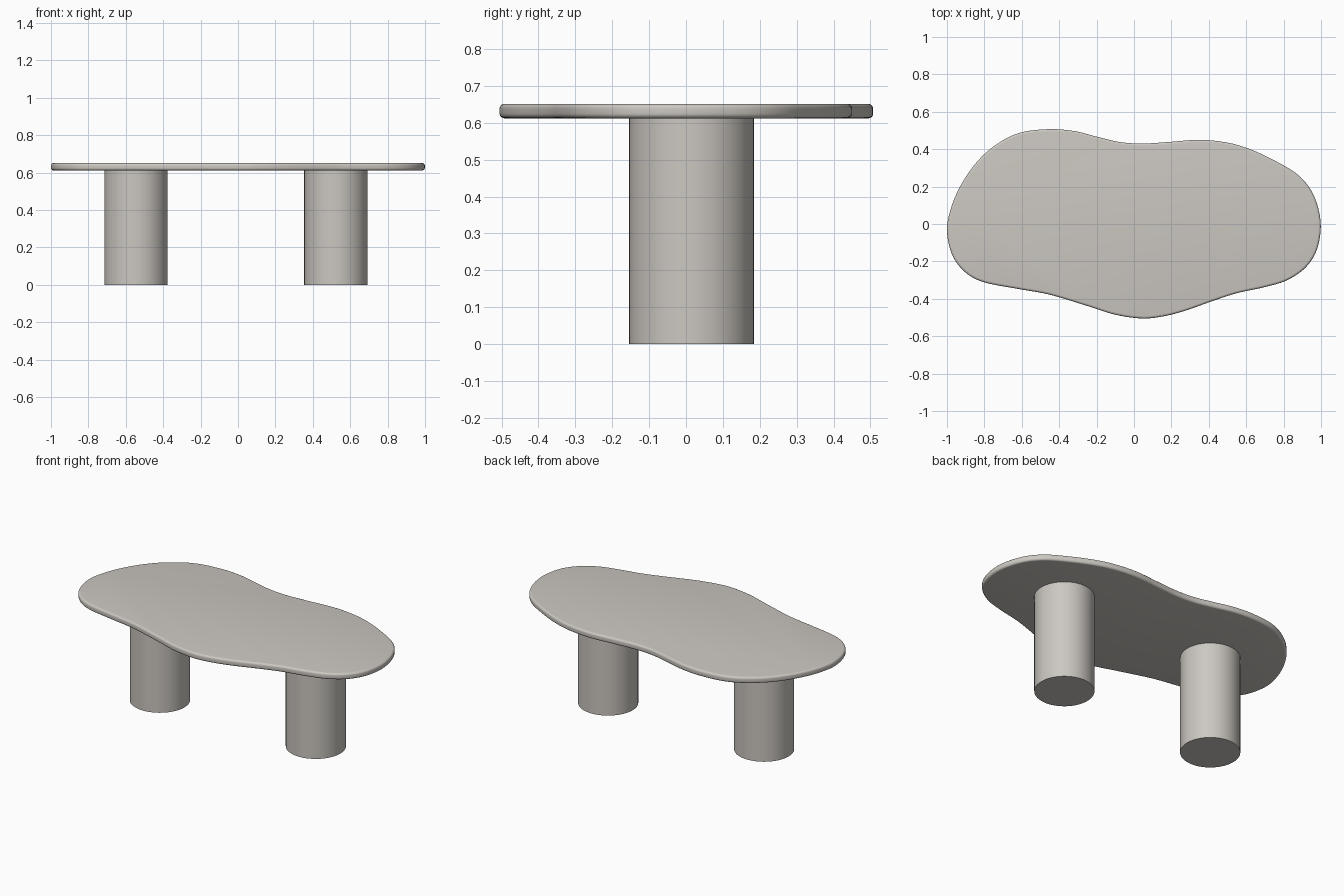
import bpy, bmesh, math
from mathutils import Vector

if "Cube" in bpy.data.objects:
    bpy.data.objects.remove(bpy.data.objects["Cube"])

stone = bpy.data.materials.new("warm grey stone")
stone.diffuse_color = (0.60, 0.57, 0.53, 1)
stone.use_nodes = True
stone.node_tree.nodes["Principled BSDF"].inputs["Base Color"].default_value = stone.diffuse_color


def finish(bm, name, angle):
    bmesh.ops.recalc_face_normals(bm, faces=bm.faces)
    mesh = bpy.data.meshes.new(name)
    bm.to_mesh(mesh)
    bm.free()
    mesh.materials.append(stone)
    ob = bpy.data.objects.new(name, mesh)
    bpy.context.collection.objects.link(ob)
    bpy.ops.object.select_all(action='DESELECT')
    ob.select_set(True)
    bpy.context.view_layer.objects.active = ob
    bpy.ops.object.shade_smooth_by_angle(angle=math.radians(angle))
    return ob


def closed_spline(points, steps):
    """Smooth closed Catmull-Rom curve through the points."""
    pts = [Vector(p) for p in points]
    n, out = len(pts), []
    for i in range(n):
        a, b, c, d = (pts[(i + k) % n] for k in (-1, 0, 1, 2))
        for s in range(steps):
            t = s / steps
            out.append(0.5 * (2 * b + (c - a) * t + (2 * a - 5 * b + 4 * c - d) * t ** 2
                              + (3 * b - a - 3 * c + d) * t ** 3))
    return out


# Tabletop outline, clockwise from the left tip
outline = [(-1.0, -0.04), (-0.98, 0.08), (-0.93, 0.2), (-0.85, 0.32), (-0.75, 0.415),
           (-0.62, 0.485), (-0.46, 0.507), (-0.32, 0.497), (-0.2, 0.467), (-0.08, 0.439),
           (0.04, 0.43), (0.18, 0.438), (0.35, 0.45), (0.5, 0.435), (0.62, 0.4),
           (0.75, 0.34), (0.88, 0.26), (0.96, 0.155), (0.998, 0.01), (0.98, -0.13),
           (0.92, -0.23), (0.82, -0.3), (0.7, -0.337), (0.55, -0.37), (0.42, -0.412),
           (0.27, -0.465), (0.15, -0.495), (0.04, -0.505), (-0.1, -0.485), (-0.25, -0.438),
           (-0.45, -0.378), (-0.62, -0.347), (-0.8, -0.312), (-0.9, -0.26), (-0.97, -0.17)]
curve = closed_spline(outline, 6)
n = len(curve)
normals = []
for i in range(n):
    t = (curve[(i + 1) % n] - curve[i - 1]).normalized()
    normals.append(Vector((t.y, -t.x)))          # points inward for a clockwise loop

# Rounded edge profile: (inset, height)
Z0, Z1, R, SEG = 0.612, 0.651, 0.013, 5
arc = [(R * (1 - math.cos(a)), R * (1 - math.sin(a)))
       for a in (math.pi / 2 * k / SEG for k in range(SEG + 1))]
profile = [(i, Z0 + h) for i, h in reversed(arc)] + [(i, Z1 - h) for i, h in arc]

bm = bmesh.new()
rings = [[bm.verts.new((*(p + m * inset), z)) for p, m in zip(curve, normals)]
         for inset, z in profile]
for lo, hi in zip(rings, rings[1:]):
    for i in range(n):
        j = (i + 1) % n
        bm.faces.new((lo[i], lo[j], hi[j], hi[i]))
bm.faces.new(rings[0])
bm.faces.new(rings[-1])
finish(bm, "tabletop", 40)

# Two cylindrical legs
for name, x in (("left_leg", -0.546), ("right_leg", 0.523)):
    bm = bmesh.new()
    bmesh.ops.create_cone(bm, cap_ends=True, segments=64, radius1=0.169,
                          radius2=0.169, depth=Z0)
    bmesh.ops.translate(bm, verts=bm.verts, vec=(x, 0.015, Z0 / 2))
    finish(bm, name, 40)
